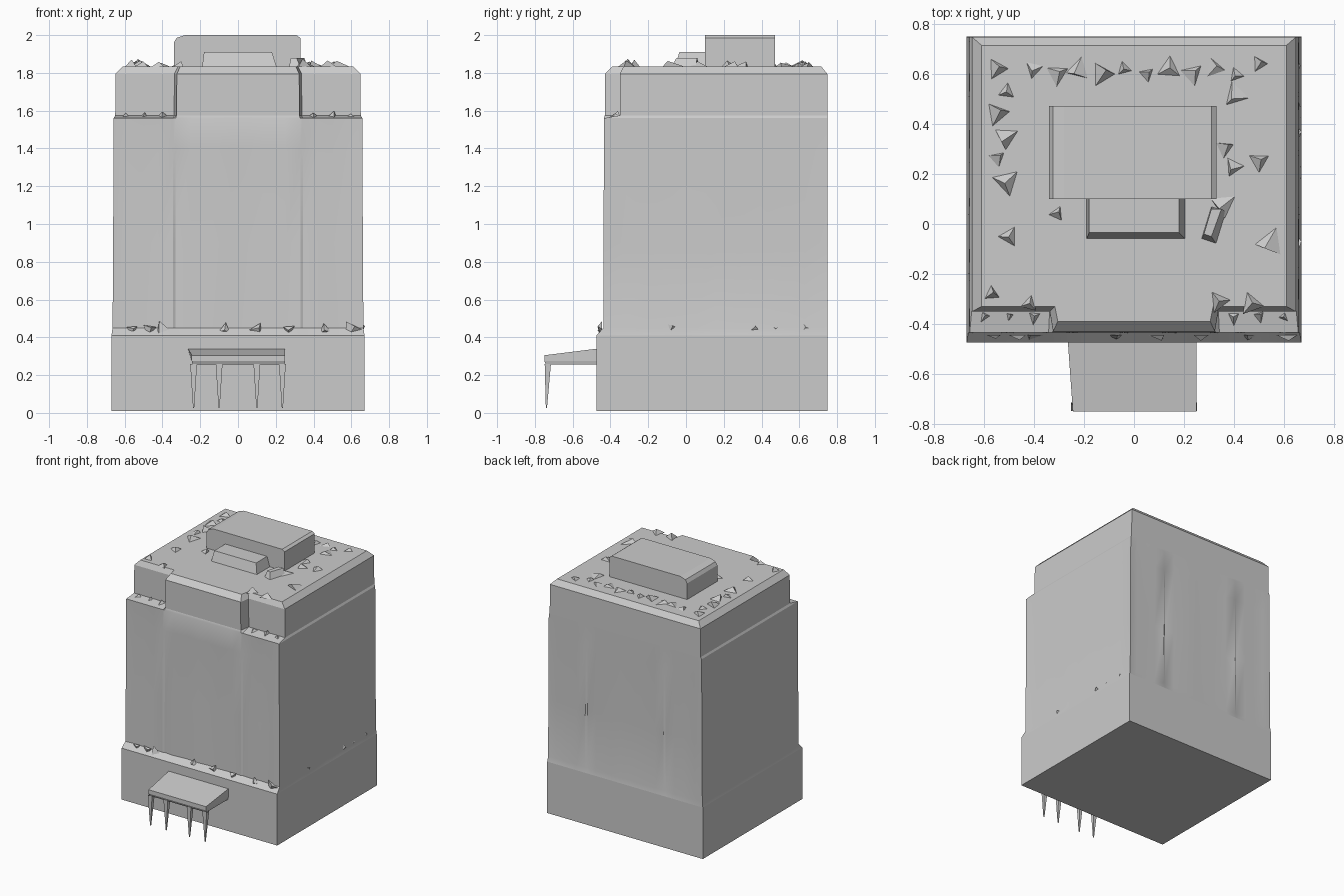
import bpy, bmesh, math, random
from mathutils import Vector

if "Cube" in bpy.data.objects:
    bpy.data.objects.remove(bpy.data.objects["Cube"])

random.seed(4)


def finish(name, bm, smooth=False):
    bmesh.ops.recalc_face_normals(bm, faces=bm.faces)
    me = bpy.data.meshes.new(name)
    bm.to_mesh(me)
    bm.free()
    ob = bpy.data.objects.new(name, me)
    bpy.context.collection.objects.link(ob)
    if smooth:
        bpy.ops.object.select_all(action='DESELECT')
        ob.select_set(True)
        bpy.context.view_layer.objects.active = ob
        bpy.ops.object.shade_smooth_by_angle(angle=math.radians(25))
    return ob


def loft(name, rings, bottom=False, top=False, smooth=False):
    bm = bmesh.new()
    rows = [[bm.verts.new(p) for p in r] for r in rings]
    n = len(rows[0])
    for a, b in zip(rows, rows[1:]):
        for i in range(n):
            j = (i + 1) % n
            bm.faces.new((a[i], a[j], b[j], b[i]))
    if bottom:
        bm.faces.new(rows[0][::-1])
    if top:
        bm.faces.new(rows[-1])
    return finish(name, bm, smooth)


def box_ring(x0, x1, y0, y1, z):
    return [(x0, y0, z), (x1, y0, z), (x1, y1, z), (x0, y1, z)]


FRONT = [-1, -.9, -.76, -.64, -.52, -.5, -.38, -.2, -.06, .06, .2, .38, .5, .52, .64, .76, .9]
SIDE = [i / 10 for i in range(10)]


def wall_ring(hx, yf, yb, z, notch=0.0, pleat=0.0):
    """Plan outline; notch pushes the front corners back, pleat ripples the walls."""
    pts = []

    def ripple(i):
        return pleat * (i % 2) * random.uniform(.5, 1.3)
    for i, t in enumerate(FRONT):
        pts.append((t * hx, yf + (notch if abs(t) > .51 else 0) + ripple(i), z))
    yc = yf + notch
    for i, t in enumerate(SIDE):
        pts.append((hx - ripple(i) * .6, yc + (yb - yc) * t, z))
    for i, t in enumerate(FRONT):
        pts.append((-t * hx, yb - ripple(i), z))
    for i, t in enumerate(SIDE):
        pts.append((-hx + ripple(i) * .6, yb + (yc - yb) * t, z))
    return pts


# base storey, rippled shaft, and crown with set-back front corners
base_top = wall_ring(.67, -.475, .75, .41)
shaft_low = wall_ring(.664, -.437, .748, .45, pleat=.008)
shaft_top = wall_ring(.658, -.435, .748, 1.56)
crown_low = wall_ring(.65, -.43, .748, 1.575, notch=.08)
loft("base_storey", [wall_ring(.67, -.475, .75, .01), base_top], bottom=True, smooth=True)
loft("shaft", [base_top, shaft_low, wall_ring(.661, -.436, .748, .9, pleat=.01),
               wall_ring(.659, -.435, .748, 1.4, pleat=.008), shaft_top, crown_low], smooth=True)
loft("crown", [crown_low, wall_ring(.648, -.43, .748, 1.795, notch=.08),
               wall_ring(.61, -.39, .715, 1.835, notch=.06)], top=True, smooth=True)

# rooftop plant room with sloped upper corners
bm = bmesh.new()
prof = [(-.34, 1.83), (.33, 1.83), (.33, 1.985), (.31, 2.0), (-.28, 2.0), (-.325, 1.985), (-.34, 1.96)]
f = bm.faces.new([bm.verts.new((x, .1, z)) for x, z in prof])
r = bmesh.ops.extrude_face_region(bm, geom=[f])
bmesh.ops.translate(bm, vec=(0, .372, 0), verts=[v for v in r["geom"] if isinstance(v, bmesh.types.BMVert)])
finish("plant_room", bm)

# lower plant unit and small vent
loft("plant_unit", [box_ring(-.19, .205, -.06, .1, 1.83), box_ring(-.18, .18, -.035, .1, 1.91)], top=True)
loft("roof_vent", [[(.27, -.06, 1.83), (.33, -.08, 1.83), (.37, .05, 1.83), (.31, .07, 1.83)],
                   [(.28, -.04, 1.88), (.31, -.05, 1.88), (.35, .06, 1.88), (.31, .06, 1.88)]], top=True)

# entrance canopy
loft("canopy", [box_ring(-.24, .245, -.74, -.47, .255), box_ring(-.245, .25, -.75, -.47, .275),
                [(-.245, -.75, .305), (.25, -.75, .305), (.25, -.47, .34), (-.265, -.47, .34)]],
     bottom=True, top=True)

# tapering canopy posts
for i, x in enumerate((-.235, -.1, .1, .235)):
    h = .018
    loft(f"canopy_post_{i + 1}", [box_ring(x - .003, x + .003, -.742, -.736, .025),
                                  box_ring(x - h, x + h, -.748, -.715, .26)], bottom=True)


def shards(name, spots, size, height, out=(0, 0, 1)):
    """Loose tetrahedral fragments sitting on a surface, pointing along out."""
    bm = bmesh.new()
    n = Vector(out)
    u = n.orthogonal().normalized()
    v = n.cross(u)
    for p in spots:
        p, a0 = Vector(p), random.uniform(0, 6.28)
        s = size * random.uniform(.7, 1.3)
        tri = [bm.verts.new(p + (u * math.cos(a0 + k * 2.094) + v * math.sin(a0 + k * 2.094)) * s)
               for k in range(3)]
        tip = bm.verts.new(p + n * height * random.uniform(.6, 1.2) + u * random.uniform(-s, s) * .6)
        for k in range(3):
            bm.faces.new((tri[k], tri[(k + 1) % 3], tip))
    finish(name, bm)


# ragged roof edging
Z = 1.832
shards("roof_edging_back", [(-.4 + .09 * i, .61 + .012 * (-1) ** i, Z) for i in range(10)], .045, .035)
shards("roof_edging_left", [(-.53 + .02 * (-1) ** i, .17 + .09 * i, Z) for i in range(6)], .05, .035)
shards("roof_edging_right", [(.41, .52, Z), (.4, .23, Z), (.5, .25, Z), (.36, .3, Z), (.5, .64, Z),
                             (.55, -.07, Z), (.36, .08, Z)], .055, .035)
shards("roof_edging_front", [(-.5, -.05, Z), (-.57, -.28, Z), (-.42, -.32, Z), (.34, -.31, Z),
                             (.47, -.32, Z), (-.31, .04, Z)], .05, .035)

# ragged ledges between the storeys
shards("front_ledge_bits", [(x, -.445, .44) for x in (-.56, -.47, -.4, -.07, .1, .27, .46, .6)],
       .045, .02, (0, -1, 0))
shards("upper_ledge_bits", [(s * x, -.37, 1.565) for s in (-1, 1) for x in (.4, .5, .6)], .03, .03)
shards("side_ledge_bits", [(.66, y, .45) for y in (-.08, .36, .48, .63)], .03, .01, (1, 0, 0))
